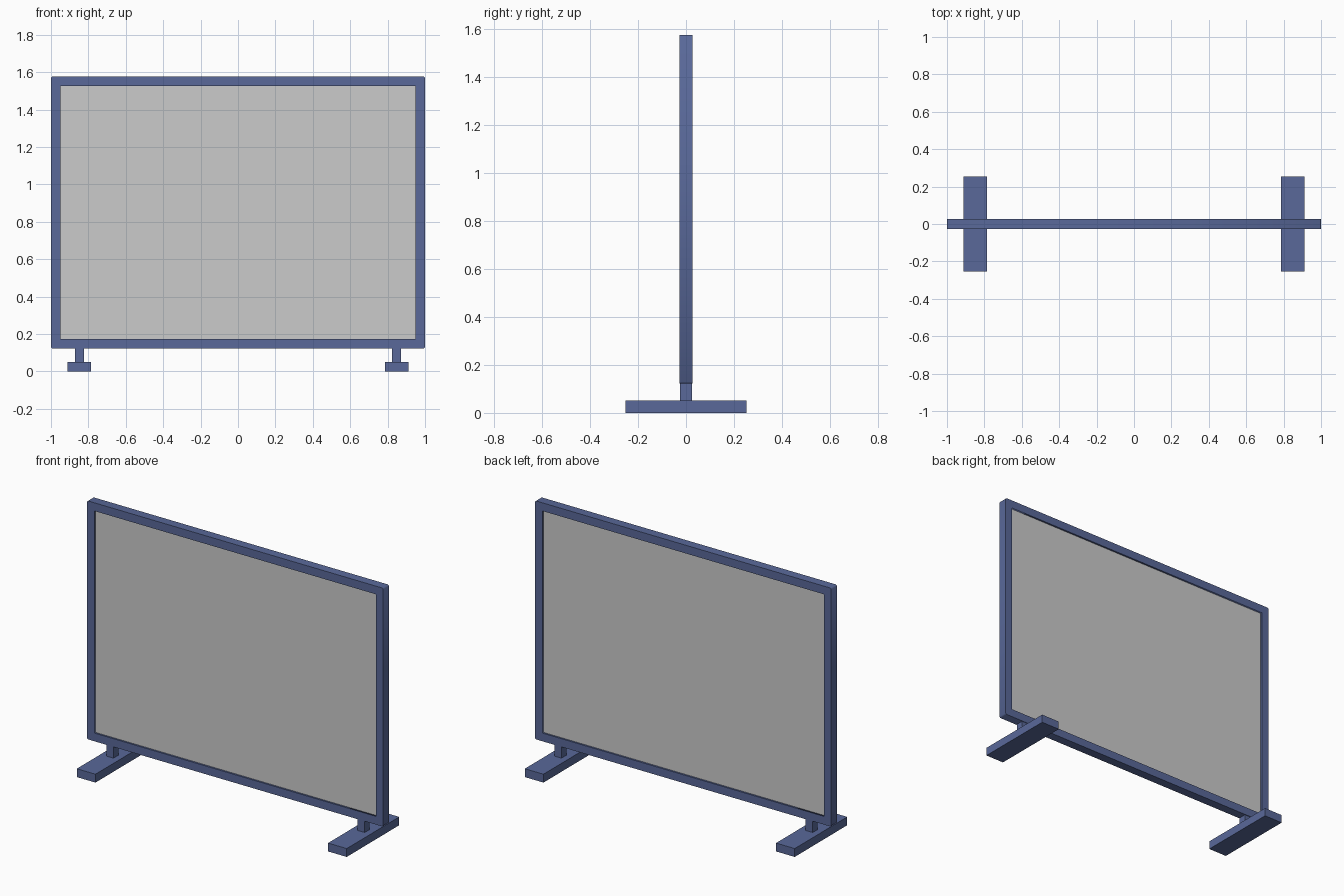
import bpy
from math import pi

if "Cube" in bpy.data.objects:
    bpy.data.objects.remove(bpy.data.objects["Cube"])

blue = bpy.data.materials.new("blue_paint")
blue.diffuse_color = (0.10, 0.14, 0.32, 1)
blue.use_nodes = True
blue.node_tree.nodes["Principled BSDF"].inputs["Base Color"].default_value = blue.diffuse_color

Z0, Z1 = 0.122, 1.577      # frame bottom and top
RAIL, CHAMFER = 0.05, 0.007


def box(name, lo, hi, mat=None):
    bpy.ops.mesh.primitive_cube_add(size=1, location=[(a + b) / 2 for a, b in zip(lo, hi)])
    ob = bpy.context.object
    ob.name = name
    ob.scale = [b - a for a, b in zip(lo, hi)]
    bpy.ops.object.transform_apply(location=False, rotation=False, scale=True)
    if mat:
        ob.data.materials.append(mat)
    return ob


def add_loop(curve, points):
    spline = curve.splines.new('POLY')
    spline.points.add(len(points) - 1)
    for p, (x, z) in zip(spline.points, points):
        p.co = (x, z, 0, 1)
    spline.use_cyclic_u = True


# Frame: chamfered outer outline with a rectangular opening
curve = bpy.data.curves.new("frame", 'CURVE')
curve.dimensions = '2D'
curve.fill_mode = 'BOTH'
curve.extrude = 0.028
c = CHAMFER
add_loop(curve, [(-1 + c, Z0), (1 - c, Z0), (1, Z0 + c), (1, Z1 - c),
                 (1 - c, Z1), (-1 + c, Z1), (-1, Z1 - c), (-1, Z0 + c)])
x, b, t = 1 - RAIL, Z0 + RAIL, Z1 - RAIL
add_loop(curve, [(-x, b), (x, b), (x, t), (-x, t)])
curve.materials.append(blue)
frame = bpy.data.objects.new("frame", curve)
bpy.context.collection.objects.link(frame)
frame.rotation_euler.x = pi / 2
bpy.ops.object.select_all(action='DESELECT')
frame.select_set(True)
bpy.context.view_layer.objects.active = frame
bpy.ops.object.convert(target='MESH')

# Panel, slightly recessed on both faces
box("panel", (-x, -0.017, b), (x, 0.017, t))

# Feet and short posts
for side, label in ((-1, "left"), (1, "right")):
    cx = side * 0.848
    box(label + "_foot", (cx - 0.063, -0.253, 0), (cx + 0.063, 0.253, 0.051), blue)
    box(label + "_post", (cx - 0.024, -0.024, 0.051), (cx + 0.024, 0.024, Z0), blue)
